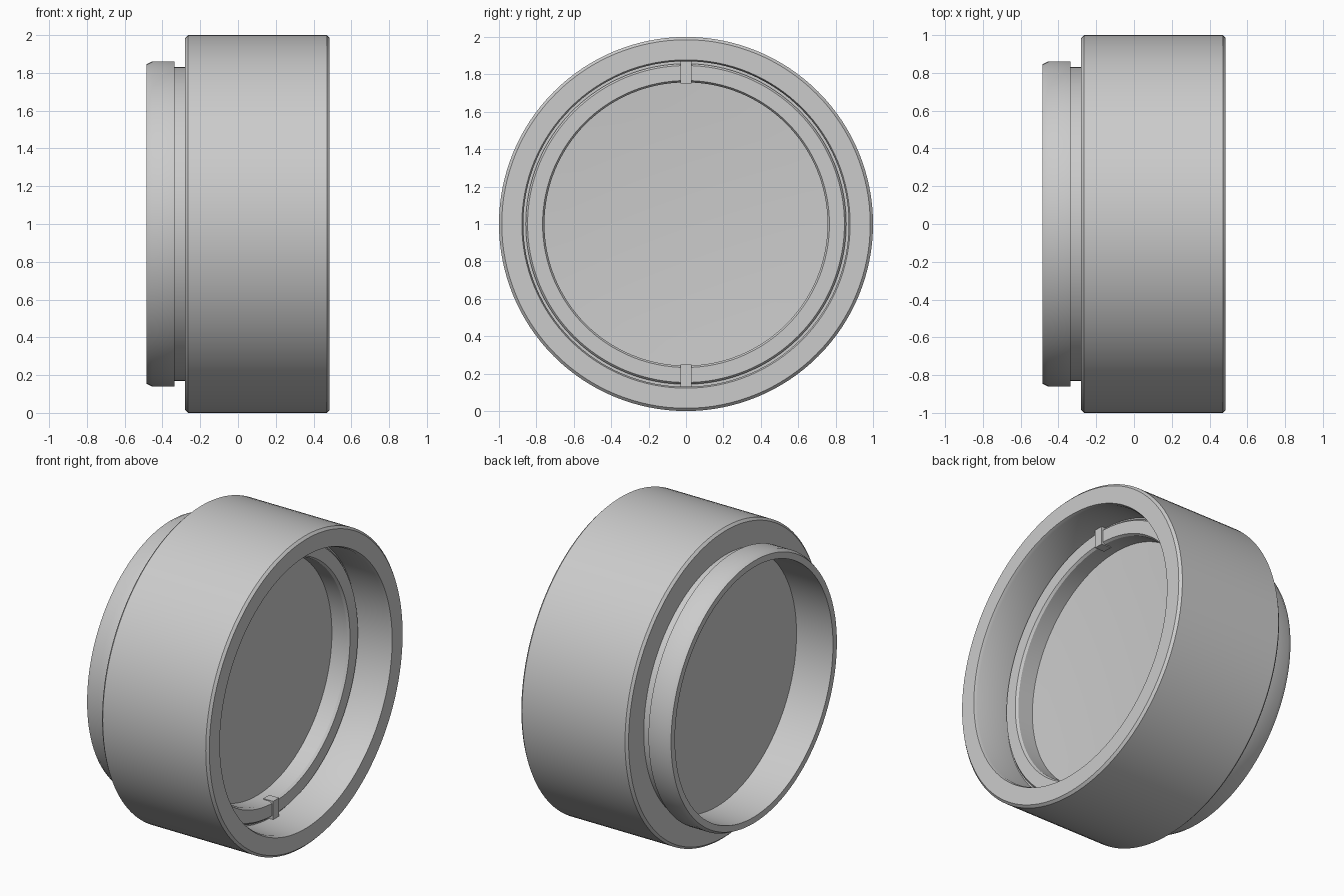
import bpy, bmesh, math
from mathutils import Matrix, Vector

cube = bpy.data.objects.get("Cube")
if cube:
    bpy.data.objects.remove(cube, do_unlink=True)

SEGMENTS = 128
AXIS_HEIGHT = 1.0

grey = bpy.data.materials.new("plain_grey")
grey.use_nodes = True
COLOUR = (0.6, 0.6, 0.6, 1)
grey.diffuse_color = COLOUR
grey.node_tree.nodes["Principled BSDF"].inputs["Base Color"].default_value = COLOUR


def finish(name, bm):
    bmesh.ops.recalc_face_normals(bm, faces=bm.faces)
    mesh = bpy.data.meshes.new(name)
    bm.to_mesh(mesh)
    bm.free()
    mesh.materials.append(grey)
    obj = bpy.data.objects.new(name, mesh)
    bpy.context.collection.objects.link(obj)
    obj.location.z = AXIS_HEIGHT
    return obj


def lathe(name, profile):
    """Spin an (x, radius) profile around the x axis."""
    bm = bmesh.new()
    verts = [bm.verts.new((x, 0, r)) for x, r in profile]
    edges = [bm.edges.new(pair) for pair in zip(verts, verts[1:])]
    bmesh.ops.spin(bm, geom=verts + edges, cent=(0, 0, 0), axis=(1, 0, 0),
                   angle=math.tau, steps=SEGMENTS, use_merge=True)
    bmesh.ops.remove_doubles(bm, verts=bm.verts, dist=0.0005)
    obj = finish(name, bm)
    bpy.ops.object.select_all(action='DESELECT')
    bpy.context.view_layer.objects.active = obj
    obj.select_set(True)
    bpy.ops.object.shade_smooth_by_angle(angle=math.radians(30))


# Slightly hollow front disc, from its rim to its centre
DISC_RADIUS, DISC_SAG, RINGS = 0.757, 0.025, 6
front_disc = [(0.14 - DISC_SAG * (1 - t * t), DISC_RADIUS * t)
              for t in (1 - i / RINGS for i in range(RINGS + 1))]

# Cap body: rear recess, flange, neck, drum, front bore, groove and ledge
lathe("cap_body", [
    (-0.225, 0), (-0.225, 0.805), (-0.485, 0.805),        # rear recess
    (-0.485, 0.845), (-0.455, 0.86), (-0.335, 0.86),      # flange
    (-0.335, 0.83), (-0.28, 0.83),                        # neck
    (-0.28, 0.985), (-0.265, 1), (0.47, 1), (0.485, 0.985),  # drum
    (0.485, 0.878), (0.465, 0.87), (0.24, 0.87),          # front bore
    (0.24, 0.857), (0.25, 0.857), (0.262, 0.847),         # groove
    (0.262, 0.767), (0.247, 0.757),                       # ledge
] + front_disc)

# Small locating tabs lying across the ledge at top and bottom
for name, side in (("top_tab", 1), ("bottom_tab", -1)):
    bm = bmesh.new()
    bmesh.ops.create_cube(bm, size=1)
    bmesh.ops.transform(bm, verts=bm.verts, matrix=(
        Matrix.Translation(Vector((0.237, 0, side * 0.809)))
        @ Matrix.Diagonal((0.07, 0.06, 0.118, 1))))
    finish(name, bm)
